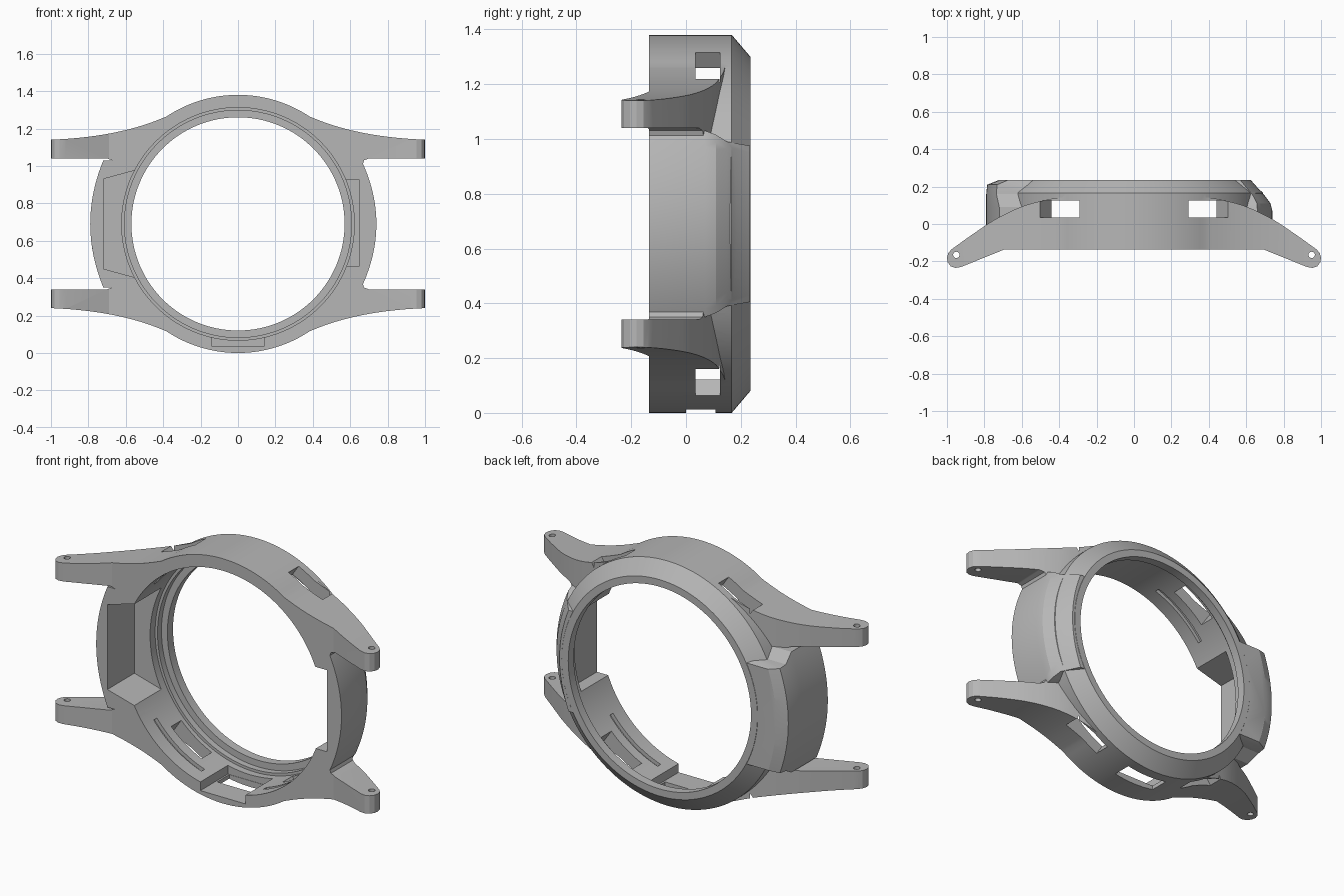
import bpy, bmesh
from math import sin, cos, pi, radians
from mathutils import Vector

if "Cube" in bpy.data.objects:
    bpy.data.objects.remove(bpy.data.objects["Cube"], do_unlink=True)

CZ = 0.69      # height of the case axis
FRONT = -0.135
BACK = 0.235

metal = bpy.data.materials.new("satin grey")
metal.use_nodes = True
GREY = (0.47, 0.47, 0.47, 1)
metal.diffuse_color = GREY
metal.node_tree.nodes["Principled BSDF"].inputs["Base Color"].default_value = GREY


def loft(name, layers, axis="y"):
    """Solid through matching closed outlines, stacked along y or z."""
    bm = bmesh.new()
    rings = []
    for h, pts in layers:
        rings.append([bm.verts.new((u, h, v) if axis == "y" else (u, v, h)) for u, v in pts])
    n = len(rings[0])
    for a, b in zip(rings, rings[1:]):
        for i in range(n):
            j = (i + 1) % n
            bm.faces.new((a[i], a[j], b[j], b[i]))
    bm.faces.new(rings[0])
    bm.faces.new(rings[-1])
    bmesh.ops.recalc_face_normals(bm, faces=bm.faces)
    me = bpy.data.meshes.new(name)
    bm.to_mesh(me)
    bm.free()
    me.materials.append(metal)
    ob = bpy.data.objects.new(name, me)
    bpy.context.scene.collection.objects.link(ob)
    return ob


def combine(target, other, operation):
    """Apply a boolean and discard the second solid."""
    mod = target.modifiers.new("combine", "BOOLEAN")
    mod.operation, mod.object, mod.solver = operation, other, "EXACT"
    bpy.context.view_layer.update()
    graph = bpy.context.evaluated_depsgraph_get()
    me = bpy.data.meshes.new_from_object(target.evaluated_get(graph))
    target.modifiers.clear()
    target.data = me
    bpy.data.objects.remove(other, do_unlink=True)


def smooth_path(pts, steps=5):
    """Catmull-Rom curve through the points."""
    p = [Vector(q) for q in pts]
    p = [2 * p[0] - p[1]] + p + [2 * p[-1] - p[-2]]
    out = []
    for a, b, c, d in zip(p, p[1:], p[2:], p[3:]):
        for k in range(steps):
            t = k / steps
            out.append(tuple(0.5 * (2 * b + (c - a) * t + (2 * a - 5 * b + 4 * c - d) * t ** 2
                                    + (3 * b - a - 3 * c + d) * t ** 3)))
    return out + [tuple(pts[-1])]


def circle(r, n=128):
    return [(r * cos(2 * pi * i / n), CZ + r * sin(2 * pi * i / n)) for i in range(n)]


def rect(x0, x1, z0, z1):
    return [(x0, z0), (x1, z0), (x1, z1), (x0, z1)]


def polar(sx, sz, r, a, t=0.0):
    """Point at angle a from the vertical, moved t along the tangent."""
    return (sx * (r * sin(a) + t * cos(a)), CZ + sz * (r * cos(a) - t * sin(a)))


# Lugs: front outline trimmed by the curved profile seen from above
quarter = smooth_path([(0, 1.36), (0.1, 1.353), (0.2, 1.332), (0.3, 1.3), (0.4, 1.257),
                       (0.5, 1.22), (0.6, 1.192), (0.7, 1.171), (0.8, 1.156),
                       (0.9, 1.146), (1, 1.14)])
quarter += [(1, 1.04), (0.70, 1.04), (0.674, 1.03), (0.664, 1.0)]
half = quarter + [(x, 2 * CZ - z) for x, z in reversed(quarter)]
outline = half + [(-x, z) for x, z in reversed(half[1:-1])]
case = loft("watch_case", [(-0.3, outline), (0.3, outline)])

top = smooth_path([(0, 0.15), (0.35, 0.145), (0.5, 0.122), (0.62, 0.085), (0.75, 0.02),
                   (0.87, -0.06), (0.975, -0.135)])
side = top + [(0.993, -0.155), (1.0, -0.18), (0.996, -0.205), (0.98, -0.226),
              (0.955, -0.235), (0.925, -0.23), (0.69, FRONT)]
profile = side + [(-x, y) for x, y in reversed(side[1:])]
combine(case, loft("lug_profile", [(-0.2, profile), (1.6, profile)], "z"), "INTERSECT")

# Round body with a chamfered back edge
combine(case, loft("round_body", [(FRONT, circle(0.69)), (0.167, circle(0.69)),
                                  (BACK, circle(0.61))]), "UNION")


# Bulging flanks between the lugs
def flank(name, sign, sag, layers):
    rings = []
    for y, edge, h in layers:
        ts = [i / 12 - 1 for i in range(25)]
        ring = [(sign * (edge - sag * (t * h / 0.34) ** 2), CZ + h * t) for t in ts]
        rings.append((y, ring + [(sign * 0.45, CZ + h), (sign * 0.45, CZ - h)]))
    combine(case, loft(name, rings), "UNION")


flank("right_flank", -1, 0.07, [(FRONT, 0.79, 0.34), (0.09, 0.79, 0.34), (0.16, 0.79, 0.30),
                                (0.21, 0.785, 0.295), (0.234, 0.725, 0.285)])
flank("left_flank", 1, 0.08, [(FRONT, 0.74, 0.34), (0.07, 0.74, 0.34), (0.11, 0.73, 0.325),
                              (0.15, 0.70, 0.30), (0.234, 0.625, 0.285)])

# Stepped bore with a thin lip at the back
cuts = [loft("bore", [(-0.4, circle(0.622)), (0.15, circle(0.622)), (0.15, circle(0.607)),
                      (0.185, circle(0.607)), (0.185, circle(0.57)), (0.4, circle(0.57))])]

# Side pockets open to the front
wedge = [(-0.72, 0.45), (-0.5, 0.39), (-0.5, 0.99), (-0.72, 0.93)]
cuts.append(loft("right_pocket", [(-0.4, wedge), (0.105, wedge)]))
box = rect(0.4, 0.65, 0.465, 0.925)
cuts.append(loft("left_pocket", [(-0.4, box), (0.105, box)]))

# Bottom recess and its opening through the wall
box = rect(-0.14, 0.14, 0.035, 0.12)
cuts.append(loft("bottom_recess", [(-0.4, box), (0.11, box)]))
box = rect(-0.13, 0.13, -0.1, 0.1)
cuts.append(loft("bottom_opening", [(0.0, box), (0.108, box)]))

# Radial slots, inner grooves and pin holes at the four corners
for sx in (-1, 1):
    for sz in (-1, 1):
        a = radians(34.5)
        slot = [polar(sx, sz, r, a, t) for r, t in
                ((0.54, -0.115), (0.54, 0.115), (0.8, 0.115), (0.8, -0.115))]
        cuts.append(loft("slot", [(0.035, slot), (0.125, slot)]))
        angles = [radians(18 + 2 * i) for i in range(18)]
        arc = [polar(sx, sz, 0.59, b) for b in angles]
        arc += [polar(sx, sz, 0.643, b) for b in reversed(angles)]
        cuts.append(loft("groove", [(-0.05, arc), (-0.022, arc)]))
        pin = [(sx * 0.95 + 0.017 * cos(pi * i / 10), -0.165 + 0.017 * sin(pi * i / 10))
               for i in range(20)]
        mid = CZ + sz * 0.4
        cuts.append(loft("pin_hole", [(mid - 0.2, pin), (mid + 0.2, pin)], "z"))

for cutter in cuts:
    combine(case, cutter, "DIFFERENCE")

# Smooth curved walls, crisp edges
bpy.ops.object.select_all(action="DESELECT")
case.select_set(True)
bpy.context.view_layer.objects.active = case
bpy.ops.object.shade_smooth_by_angle(angle=radians(22))
